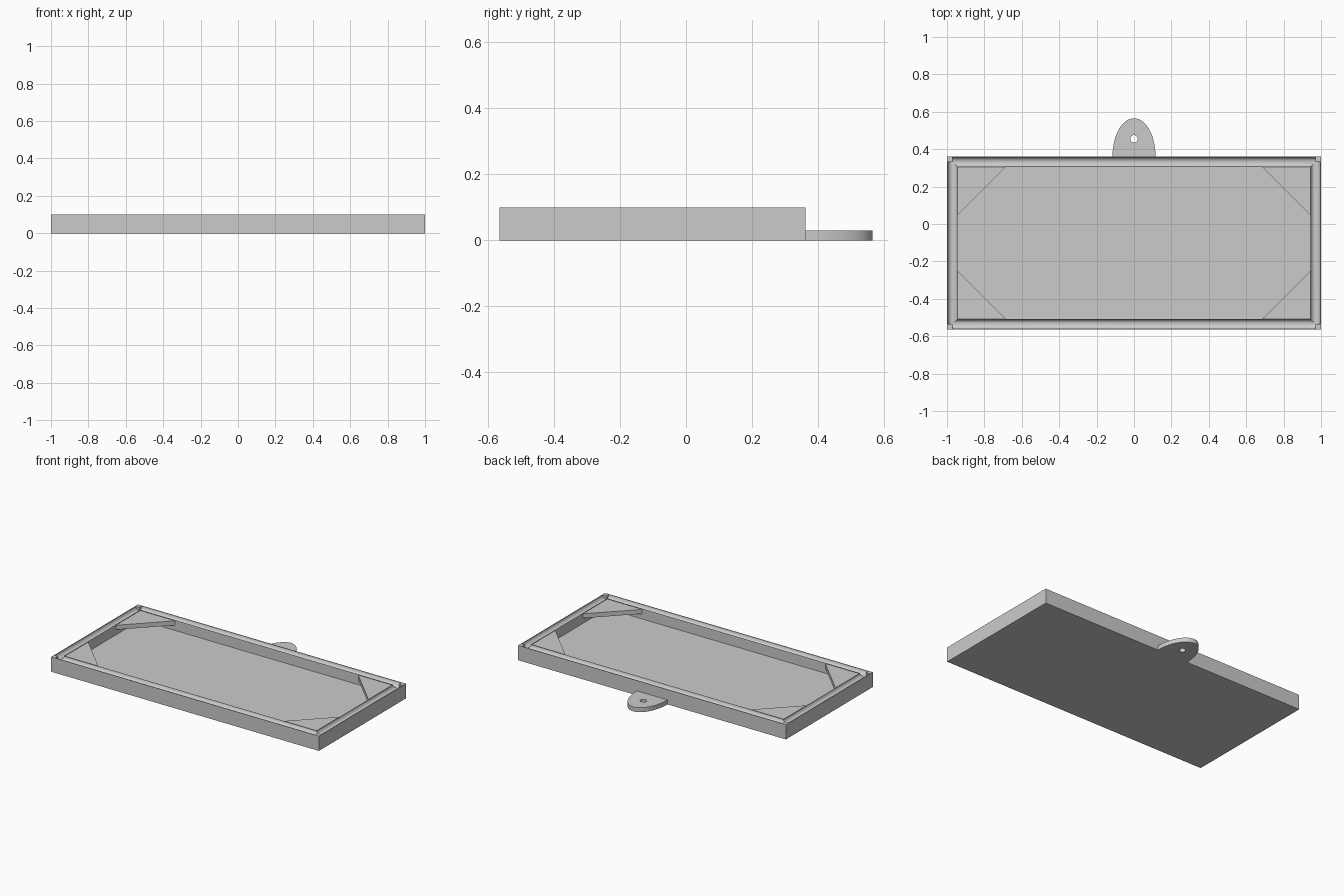
import bpy, bmesh, math
from mathutils import Matrix

if "Cube" in bpy.data.objects:
    bpy.data.objects.remove(bpy.data.objects["Cube"], do_unlink=True)

grey = bpy.data.materials.new("plain_grey")
grey.use_nodes = True
grey.diffuse_color = (0.6, 0.6, 0.6, 1)
grey.node_tree.nodes["Principled BSDF"].inputs["Base Color"].default_value = (0.6, 0.6, 0.6, 1)

FRONT, BACK, HEIGHT, FLOOR = -0.565, 0.362, 0.1, 0.03
MID = (FRONT + BACK) / 2
HALF_Y = (BACK - FRONT) / 2
WALL, INSET, GROOVE = 0.056, 0.03, 0.026


def finish(bm, name):
    bmesh.ops.recalc_face_normals(bm, faces=bm.faces)
    mesh = bpy.data.meshes.new(name)
    bm.to_mesh(mesh)
    bm.free()
    obj = bpy.data.objects.new(name, mesh)
    bpy.context.collection.objects.link(obj)
    mesh.materials.append(grey)
    return obj


def prism(name, outline, z0, z1):
    bm = bmesh.new()
    face = bm.faces.new([bm.verts.new((x, y, z0)) for x, y in outline])
    top = bmesh.ops.extrude_face_region(bm, geom=[face])["geom"]
    verts = [v for v in top if isinstance(v, bmesh.types.BMVert)]
    bmesh.ops.translate(bm, verts=verts, vec=(0, 0, z1 - z0))
    return finish(bm, name)


def block(name, hx, hy, z0, z1):
    return prism(name, [(-hx, MID - hy), (hx, MID - hy), (hx, MID + hy), (-hx, MID + hy)], z0, z1)


def rod(name, centre, radius, length, axis):
    bm = bmesh.new()
    turn = {"X": Matrix.Rotation(math.pi / 2, 4, "Y"),
            "Y": Matrix.Rotation(math.pi / 2, 4, "X"), "Z": Matrix()}[axis]
    bmesh.ops.create_cone(bm, cap_ends=True, segments=48, radius1=radius, radius2=radius,
                          depth=length, matrix=Matrix.Translation(centre) @ turn)
    return finish(bm, name)


def cut(target, cutter):
    mod = target.modifiers.new("cut", "BOOLEAN")
    mod.operation, mod.solver, mod.object = "DIFFERENCE", "EXACT", cutter
    bpy.context.view_layer.objects.active = target
    bpy.ops.object.modifier_apply(modifier=mod.name)
    bpy.data.objects.remove(cutter, do_unlink=True)


def smooth(obj):
    bpy.ops.object.select_all(action="DESELECT")
    obj.select_set(True)
    bpy.context.view_layer.objects.active = obj
    bpy.ops.object.shade_smooth_by_angle(angle=math.radians(30))


# Tray with a hollow centre and a round channel along each rim
tray = block("tray", 1, HALF_Y, 0, HEIGHT)
cut(tray, block("hollow", 1 - WALL, HALF_Y - WALL, FLOOR, HEIGHT * 2))
ax, ay = 1 - INSET, HALF_Y - INSET
for s in (-1, 1):
    cut(tray, rod("long_channel", (0, MID + s * ay, HEIGHT), GROOVE, 2 * ax, "X"))
    cut(tray, rod("short_channel", (s * ax, MID, HEIGHT), GROOVE, 2 * ay, "Y"))
smooth(tray)

# Triangular shelf in each inner corner
for sx, side in ((-1, "right"), (1, "left")):
    for sy, end in ((-1, "front"), (1, "back")):
        cx, cy = sx * (1 - WALL), MID + sy * (HALF_Y - WALL)
        prism(f"{end}_{side}_corner_shelf",
              [(cx, cy), (cx - sx * 0.26, cy), (cx, cy - sy * 0.26)], 0.065, 0.095)

# Rounded hanging tab with a hole
arc = [math.pi * i / 40 for i in range(41)]
tab = prism("hanging_tab", [(0.115 * math.cos(a), BACK + 0.203 * math.sin(a)) for a in arc], 0, FLOOR)
cut(tab, rod("tab_hole", (0, 0.455, 0), 0.02, 0.2, "Z"))
smooth(tab)
